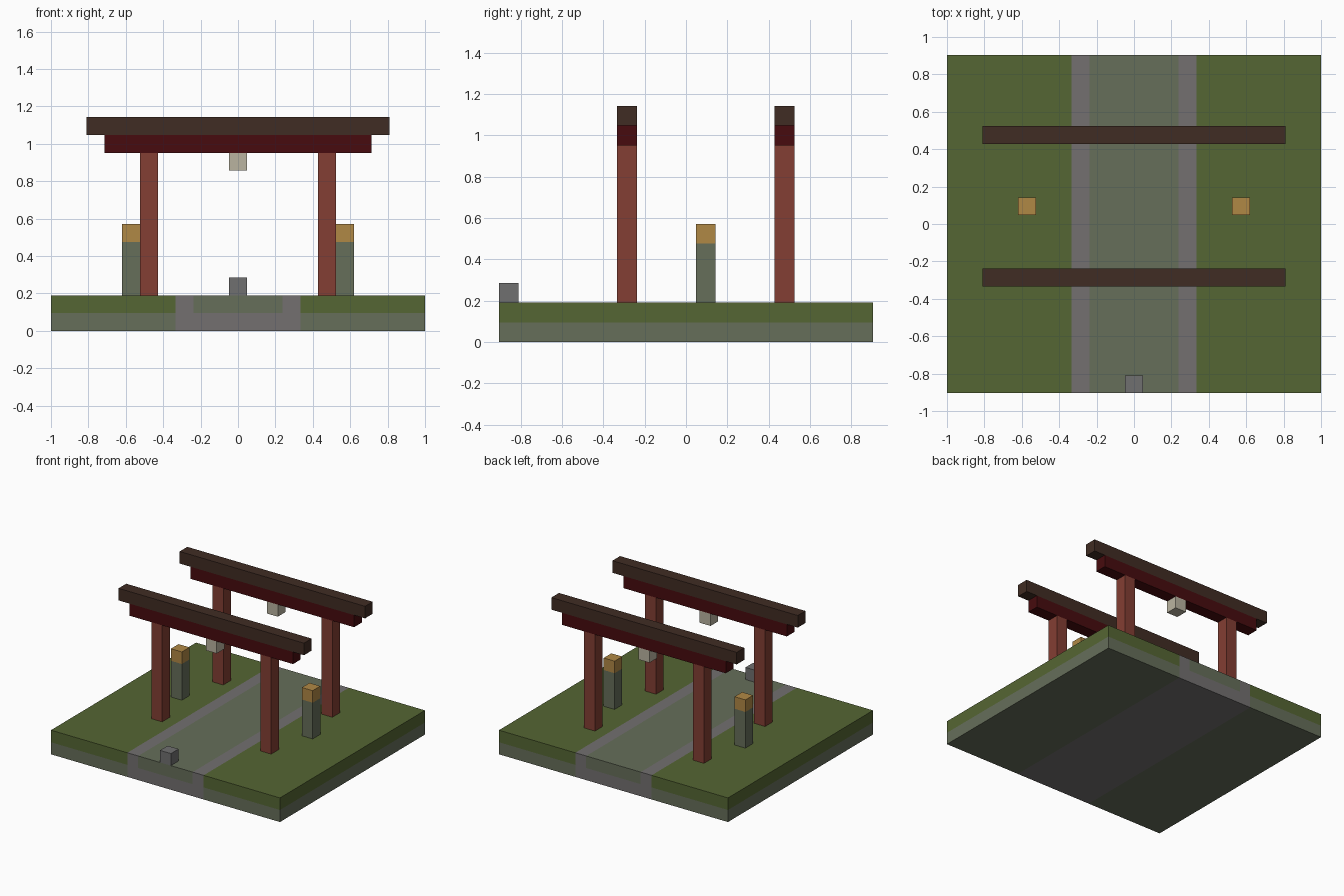
import bpy
import bmesh
from mathutils import Vector

U = 2 / 21  # one block of the model's grid

default = bpy.data.objects.get("Cube")
if default:
    bpy.data.objects.remove(default, do_unlink=True)


def material(name, hex_code):
    """Flat material from an sRGB hex colour."""
    def linear(c):
        return c / 12.92 if c <= 0.04045 else ((c + 0.055) / 1.055) ** 2.4
    rgb = [linear(int(hex_code[i:i + 2], 16) / 255) for i in (0, 2, 4)]
    mat = bpy.data.materials.new(name)
    mat.use_nodes = True
    mat.diffuse_color = (*rgb, 1)
    bsdf = mat.node_tree.nodes["Principled BSDF"]
    bsdf.inputs["Base Color"].default_value = (*rgb, 1)
    bsdf.inputs["Roughness"].default_value = 0.9
    return mat


grass = material("grass green", "556633")
stone = material("mossy stone", "666E5A")
paving = material("grey paving", "737070")
rock = material("grey rock", "707070")
post_red = material("post red", "833E33")
beam_red = material("dark beam red", "470B0E")
roof_brown = material("roof brown", "402C23")
glow = material("lantern amber", "B08845")
paper = material("pale paper", "BAB4A0")


def box(name, mat, low, high):
    """Box between two corners given in blocks."""
    low, high = Vector(low) * U, Vector(high) * U
    bm = bmesh.new()
    bmesh.ops.create_cube(bm, size=1)
    for v in bm.verts:
        v.co = (low + high) / 2 + v.co * (high - low)
    mesh = bpy.data.meshes.new(name)
    bm.to_mesh(mesh)
    bm.free()
    mesh.materials.append(mat)
    obj = bpy.data.objects.new(name, mesh)
    bpy.context.collection.objects.link(obj)
    return obj


# Ground slab, cut along the path edges and the soil line
ground = box("ground", grass, (-10.5, -9.5, 0), (10.5, 9.5, 2))
ground.data.materials.append(stone)
ground.data.materials.append(paving)
bm = bmesh.new()
bm.from_mesh(ground.data)
cuts = [((x, 0, 0), (1, 0, 0)) for x in (-3.5, -2.5, 2.5, 3.5)]
cuts.append(((0, 0, 1), (0, 0, 1)))
for point, normal in cuts:
    bmesh.ops.bisect_plane(bm, geom=bm.verts[:] + bm.edges[:] + bm.faces[:],
                           plane_co=Vector(point) * U, plane_no=normal)
for face in bm.faces:
    centre = face.calc_center_median() / U
    upper = centre.z > 1
    if abs(centre.x) < 2.5 and upper:
        face.material_index = 1
    elif abs(centre.x) < 3.5:
        face.material_index = 2
    else:
        face.material_index = 0 if upper else 1
bm.to_mesh(ground.data)
bm.free()

# Two gates, each with posts, crossbeam, roof beam and hanging lamp
for gate, y in (("front", -3.5), ("back", 4.5)):
    for side, x in (("left", 4.5), ("right", -5.5)):
        box(f"{gate}_{side}_post", post_red, (x, y, 2), (x + 1, y + 1, 10))
    box(f"{gate}_crossbeam", beam_red, (-7.5, y, 10), (7.5, y + 1, 11))
    box(f"{gate}_roof_beam", roof_brown, (-8.5, y, 11), (8.5, y + 1, 12))
    box(f"{gate}_hanging_lamp", paper, (-0.5, y, 9), (0.5, y + 1, 10))

# Stone lanterns beside the path
for side, x in (("left", 5.5), ("right", -6.5)):
    box(f"{side}_lantern_pillar", stone, (x, 0.5, 2), (x + 1, 1.5, 5))
    box(f"{side}_lantern_light", glow, (x, 0.5, 5), (x + 1, 1.5, 6))

# Small rock at the path entrance
box("entrance_rock", rock, (-0.5, -9.5, 2), (0.5, -8.5, 3))
